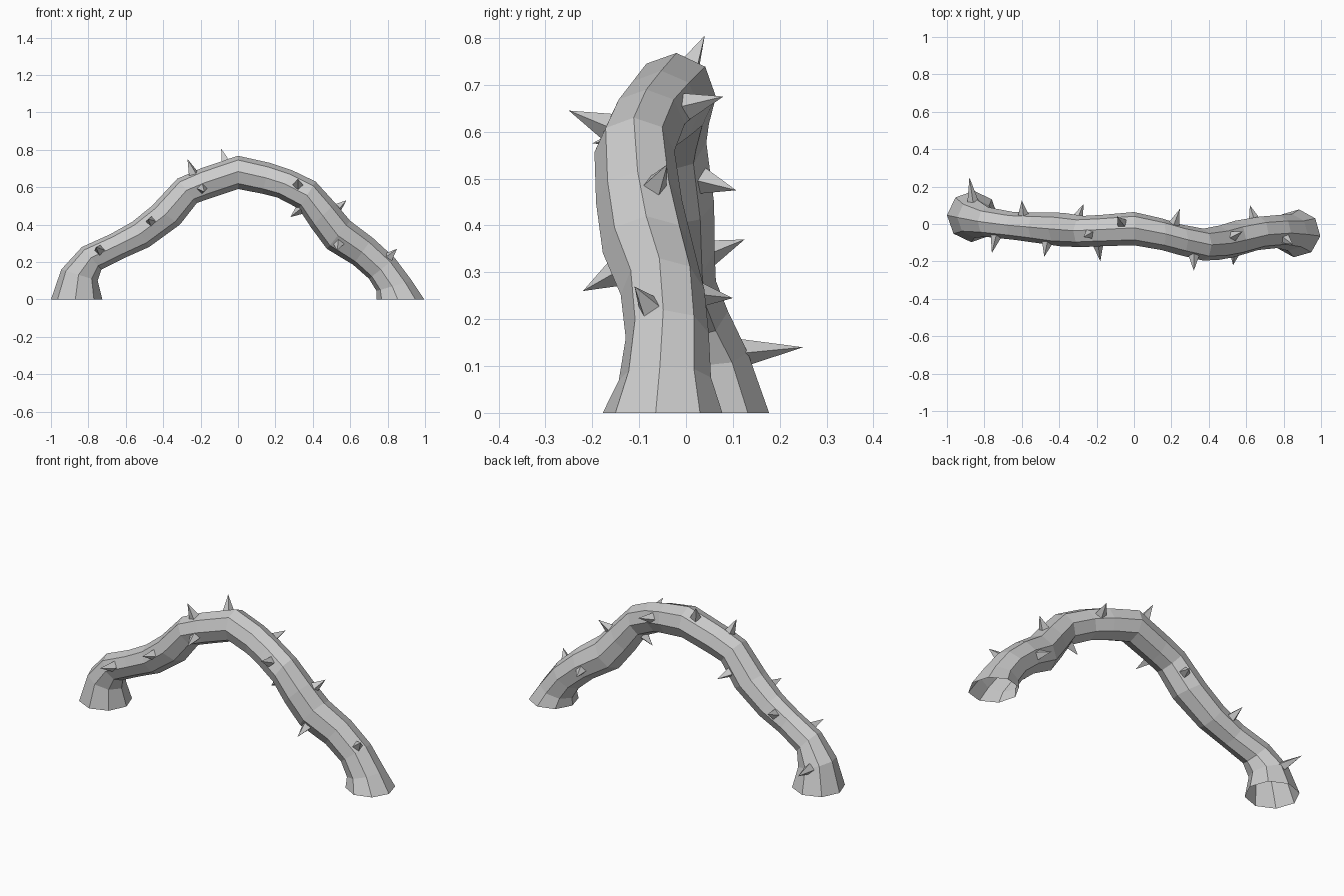
import bpy
import bmesh
import math
from mathutils import Vector

SIDES = 8
THORN_WIDTH = 0.03

default_cube = bpy.data.objects.get("Cube")
if default_cube:
    bpy.data.objects.remove(default_cube, do_unlink=True)


def make_material(name, colour):
    material = bpy.data.materials.new(name)
    material.use_nodes = True
    material.diffuse_color = colour
    shader = material.node_tree.nodes["Principled BSDF"]
    shader.inputs["Base Color"].default_value = colour
    return material


def make_object(name, mesh_builder, material):
    mesh = bpy.data.meshes.new(name)
    bmesh.ops.recalc_face_normals(mesh_builder, faces=mesh_builder.faces[:])
    mesh_builder.to_mesh(mesh)
    mesh_builder.free()
    mesh.materials.append(material)
    created = bpy.data.objects.new(name, mesh)
    bpy.context.collection.objects.link(created)
    return created


grey = make_material("plain grey", (0.6, 0.6, 0.6, 1))

# Sections along the arch: outer ridge x z, inner ridge x z, centre y
sections = [
    (-1, 0, -.725, 0, .04),
    (-.945, .16, -.75, .1, .03),
    (-.835, .28, -.73, .16, .01),
    (-.68, .35, -.61, .22, -.01),
    (-.565, .415, -.475, .28, -.02),
    (-.46, .5, -.31, .4, -.03),
    (-.325, .645, -.22, .515, -.04),
    (-.2, .7, -.15, .54, -.035),
    (0, .768, 0, .59, -.025),
    (.17, .73, .13, .565, -.055),
    (.29, .69, .21, .545, -.085),
    (.415, .63, .325, .485, -.11),
    (.52, .515, .39, .385, -.1),
    (.6, .42, .475, .27, -.08),
    (.72, .33, .615, .185, -.05),
    (.84, .22, .7, .11, -.04),
    (.93, .1, .74, .045, -.045),
    (.997, 0, .74, 0, -.05),
]

# Vine: an open eight-sided tube with a slight twist toward its left foot
vine = bmesh.new()
centres, radii, rings = [], [], []
for outer_x, outer_z, inner_x, inner_z, y in sections:
    outer = Vector((outer_x, y, outer_z))
    inner = Vector((inner_x, y, inner_z))
    centre = (outer + inner) / 2
    outward = (outer - inner) / 2
    sideways = Vector((0, outward.length, 0))
    twist = math.radians(3 - 11 * max(0, centre.x))
    ring = []
    for i in range(SIDES):
        angle = math.tau * i / SIDES + twist
        offset = outward * math.cos(angle) + sideways * math.sin(angle)
        ring.append(vine.verts.new(centre + offset))
    centres.append(centre)
    radii.append(outward.length)
    rings.append(ring)

for ring, following in zip(rings, rings[1:]):
    for i in range(SIDES):
        j = (i + 1) % SIDES
        vine.faces.new((ring[i], ring[j], following[j], following[i]))
make_object("vine_arch", vine, grey)


def nearest_on_path(point):
    """Return the closest centre-line point and the vine radius there."""
    best = None
    for k in range(len(centres) - 1):
        start, step = centres[k], centres[k + 1] - centres[k]
        share = (point - start).dot(step) / step.length_squared
        share = min(1, max(0, share))
        spot = start + step * share
        radius = radii[k] * (1 - share) + radii[k + 1] * share
        distance = (point - spot).length
        if best is None or distance < best[0]:
            best = (distance, spot, radius)
    return best[1], best[2]


def add_thorn(name, tip):
    """Grow a four-sided spike from just under the bark out to its tip."""
    tip = Vector(tip)
    centre, radius = nearest_on_path(tip)
    direction = (tip - centre).normalized()
    base = centre + direction * radius * 0.85
    length = (tip - base).length
    spike = bmesh.new()
    bmesh.ops.create_cone(spike, cap_ends=True, segments=4,
                          radius1=THORN_WIDTH, radius2=0, depth=length)
    bmesh.ops.remove_doubles(spike, verts=spike.verts[:], dist=0.0001)
    turn = direction.to_track_quat('Z', 'Y').to_matrix().to_4x4()
    turn.translation = (base + tip) / 2
    spike.transform(turn)
    make_object(name, spike, grey)


# Thorns: tip positions, grouped by the side they grow from
thorn_tips = {
    "back_thorn": [(-.88, .25, .14), (-.6, .125, .37), (-.27, .107, .475),
                   (.245, .08, .675), (.62, .1, .245)],
    "front_thorn": [(-.76, -.155, .28), (-.48, -.175, .43),
                    (-.18, -.2, .575), (.32, -.25, .645),
                    (.53, -.22, .26)],
    "top_thorn": [(-.27, -.07, .75), (-.09, .04, .805),
                  (.58, -.04, .53), (.85, -.11, .27)],
    "under_thorn": [(.28, -.1, .44)],
}
for side, tips in thorn_tips.items():
    for number, tip in enumerate(tips, 1):
        add_thorn(f"{side}_{number}", tip)
